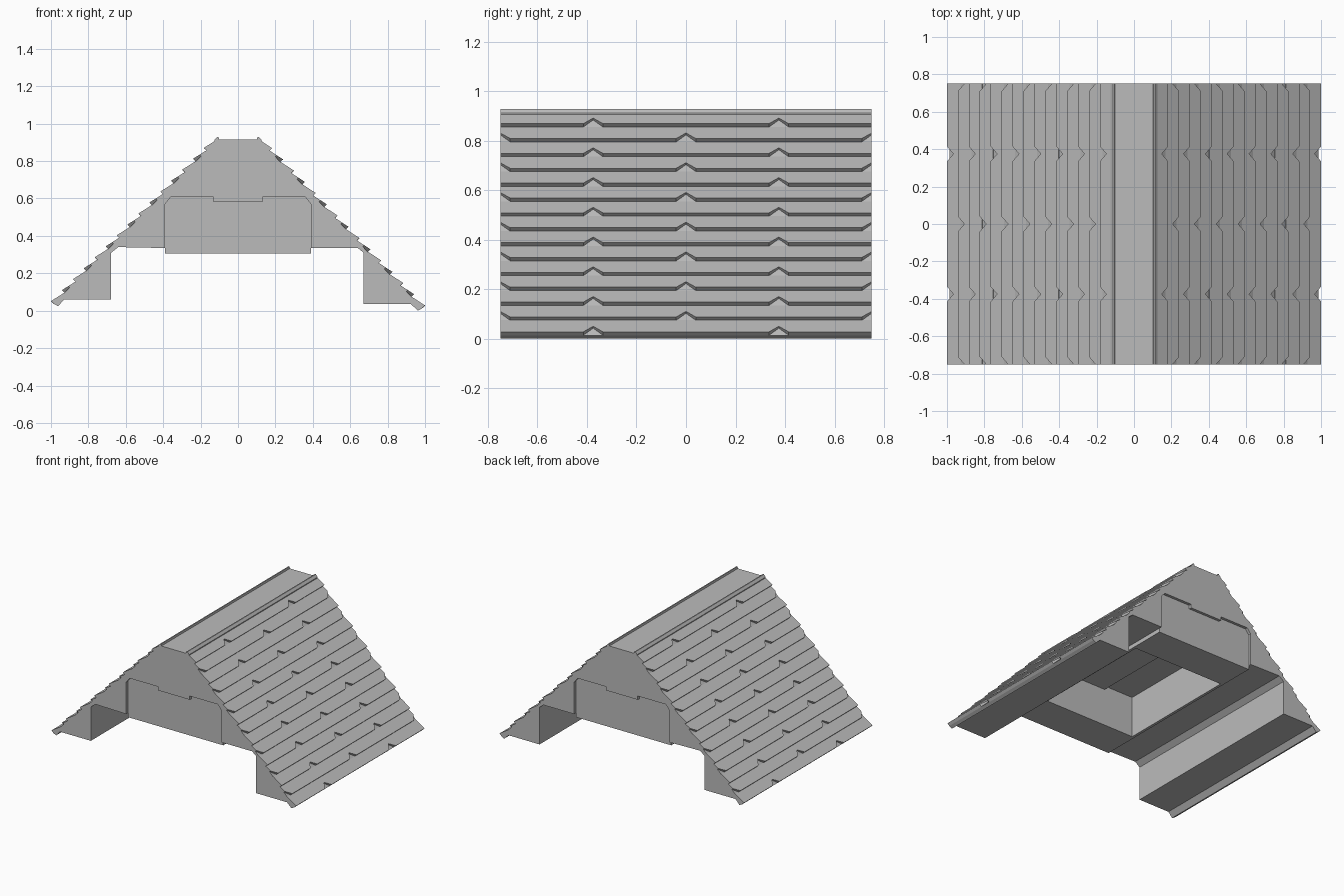
import bpy, bmesh
from mathutils import Vector

cube = bpy.data.objects.get("Cube")
if cube:
    bpy.data.objects.remove(cube, do_unlink=True)

grey = bpy.data.materials.new("stone_grey")
grey.use_nodes = True
grey.diffuse_color = (0.5, 0.5, 0.5, 1)
grey.node_tree.nodes["Principled BSDF"].inputs["Base Color"].default_value = (0.5, 0.5, 0.5, 1)

HALF = 0.75           # half length of the roof
ROWS = 15             # shingle rows on each slope
LIFT = 0.019          # height of a shingle's lower edge
TOP = 0.915


def finish(name, bm):
    bmesh.ops.recalc_face_normals(bm, faces=bm.faces)
    mesh = bpy.data.meshes.new(name)
    bm.to_mesh(mesh)
    bm.free()
    mesh.materials.append(grey)
    obj = bpy.data.objects.new(name, mesh)
    bpy.context.collection.objects.link(obj)
    return obj


def prism(bm, lower, upper):
    """Closed solid between two matching outlines."""
    a = [bm.verts.new(p) for p in lower]
    b = [bm.verts.new(p) for p in upper]
    bm.faces.new(a)
    bm.faces.new(b[::-1])
    for i in range(len(a)):
        j = (i + 1) % len(a)
        bm.faces.new((a[i], a[j], b[j], b[i]))


def mirrored(half):
    """Right half of an outline followed by its mirror image."""
    return half + [(-x, z) for x, z in reversed(half)]


# Outer outline of each side: ridge, eave, wedge under the eave, soffit
right_side = [(0.11, TOP), (0.986, 0.014), (0.962, 0), (0.925, 0.035),
              (0.672, 0.035), (0.672, 0.31), (0.64, 0.335)]
left_side = [(-0.11, TOP), (-0.986, 0.037), (-0.962, 0.024), (-0.93, 0.06),
             (-0.678, 0.06), (-0.678, 0.31), (-0.64, 0.34)]

# Underside of the middle: plain, hollowed chamber, shallow gable recess
lip = [(0.13, 0.607), (0.13, 0.58)]
plain = mirrored([(0.39, 0.335), (0.39, 0.305)])
chamber = mirrored([(0.39, 0.335), (0.39, 0.305), (0.37, 0.305), (0.37, 0.607)] + lip)
recess = mirrored([(0.39, 0.335), (0.39, 0.57), (0.36, 0.607)] + lip)


def roof_section(name, middle, y0, y1):
    outline = right_side + middle + left_side[::-1]
    bm = bmesh.new()
    prism(bm, [(x, y0, z) for x, z in outline], [(x, y1, z) for x, z in outline])
    finish(name, bm)


roof_section("roof_core", chamber, -0.46, 0.46)
for label, s in (("front", -1), ("back", 1)):
    roof_section(label + "_gable_wall", plain, s * 0.46, s * 0.73)
    roof_section(label + "_gable_face", recess, s * 0.73, s * HALF)


# Staggered shingles with clipped lower corners
def shingles(name, side):
    ridge, eave = (Vector((x, 0, z)) for x, z in side[:2])
    slope = eave - ridge
    length = slope.length
    slope.normalize()
    normal = Vector((-slope.z, 0, slope.x))
    if normal.z < 0:
        normal.negate()
    row = length / ROWS
    bm = bmesh.new()
    for i in range(ROWS):
        t0, t1 = i * row, (i + 1) * row
        joints = [-HALF, 0, HALF] if i % 2 else [-HALF, -HALF / 2, HALF / 2, HALF]
        for y0, y1 in zip(joints, joints[1:]):
            c0, c1 = (0.04 if i % 2 or abs(y) < HALF else 0.001 for y in (y0, y1))
            outline = [(t0, y0), (t0, y1), (t1 - c1, y1), (t1, y1 - c1),
                       (t1, y0 + c0), (t1 - c0, y0)]

            def place(height):
                return [ridge + slope * t + normal * height(t) + Vector((0, y, 0))
                        for t, y in outline]

            prism(bm, place(lambda t: -0.002),
                  place(lambda t: 0.001 + LIFT * (t - t0) / row))
    finish(name, bm)


shingles("left_slope_shingles", right_side)
shingles("right_slope_shingles", left_side)

# Raised rails along both edges of the flat ridge
for label, s in (("left", 1), ("right", -1)):
    rail = [(0.1, 0.91), (0.104, 0.929), (0.112, 0.929), (0.126, 0.912), (0.126, 0.9)]
    bm = bmesh.new()
    prism(bm, [(s * x, -HALF, z) for x, z in rail], [(s * x, HALF, z) for x, z in rail])
    finish(label + "_ridge_rail", bm)
